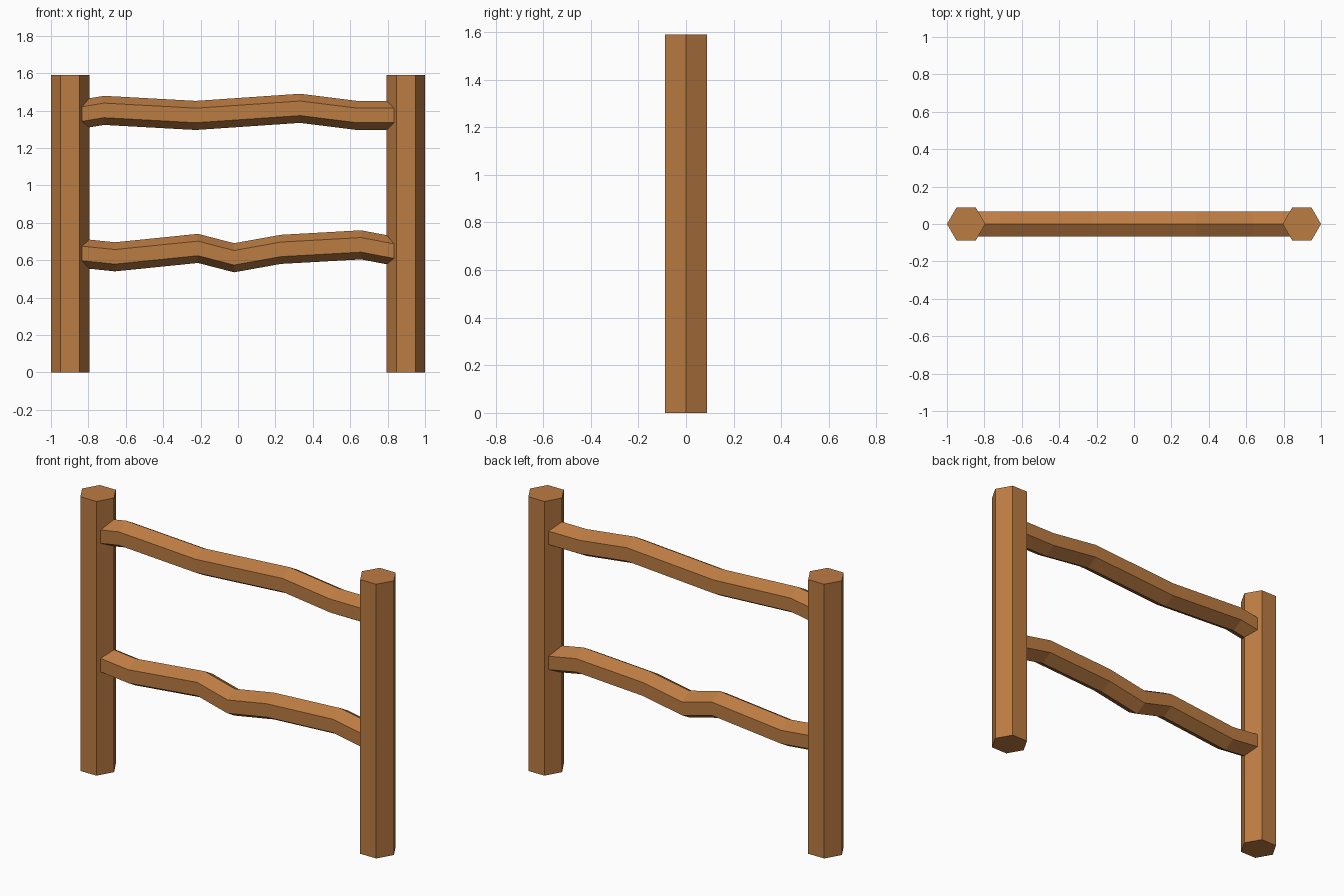
import bpy
import bmesh
from math import cos, sin, pi

if "Cube" in bpy.data.objects:
    bpy.data.objects.remove(bpy.data.objects["Cube"])

wood = bpy.data.materials.new("wood")
wood.diffuse_color = (0.50, 0.20, 0.055, 1)
wood.use_nodes = True
wood.node_tree.nodes["Principled BSDF"].inputs["Base Color"].default_value = wood.diffuse_color


def hexagon(r, turn=0.0):
    return [(r * cos(i * pi / 3 + turn), r * sin(i * pi / 3 + turn)) for i in range(6)]


def loft(name, rings):
    """Skin a closed tube through rings of points, capped at both ends."""
    bm = bmesh.new()
    loops = [[bm.verts.new(p) for p in ring] for ring in rings]
    for a, b in zip(loops, loops[1:]):
        for i in range(len(a)):
            j = (i + 1) % len(a)
            bm.faces.new((a[i], a[j], b[j], b[i]))
    bm.faces.new(loops[0])
    bm.faces.new(loops[-1])
    bmesh.ops.recalc_face_normals(bm, faces=bm.faces)
    mesh = bpy.data.meshes.new(name)
    bm.to_mesh(mesh)
    bm.free()
    mesh.materials.append(wood)
    obj = bpy.data.objects.new(name, mesh)
    bpy.context.collection.objects.link(obj)


def post(name, x):
    loft(name, [[(x + px, py, z) for px, py in hexagon(0.1025)] for z in (0, 1.59)])


def rail(name, path):
    # hexagonal section with a ridge on top, kept upright along the bent path
    section = hexagon(0.0778, pi / 6)
    loft(name, [[(x, py, z + pz) for py, pz in section] for x, z in path])


# Upright posts
post("left_post", -0.8975)
post("right_post", 0.8975)

# Crooked rails, ends buried in the posts
rail("upper_rail", [(-0.9, 1.37), (-0.717, 1.401), (-0.225, 1.374),
                    (0.332, 1.412), (0.636, 1.374), (0.9, 1.374)])
rail("lower_rail", [(-0.9, 0.643), (-0.658, 0.618), (-0.214, 0.663), (-0.021, 0.613),
                    (0.23, 0.658), (0.658, 0.682), (0.9, 0.636)])
